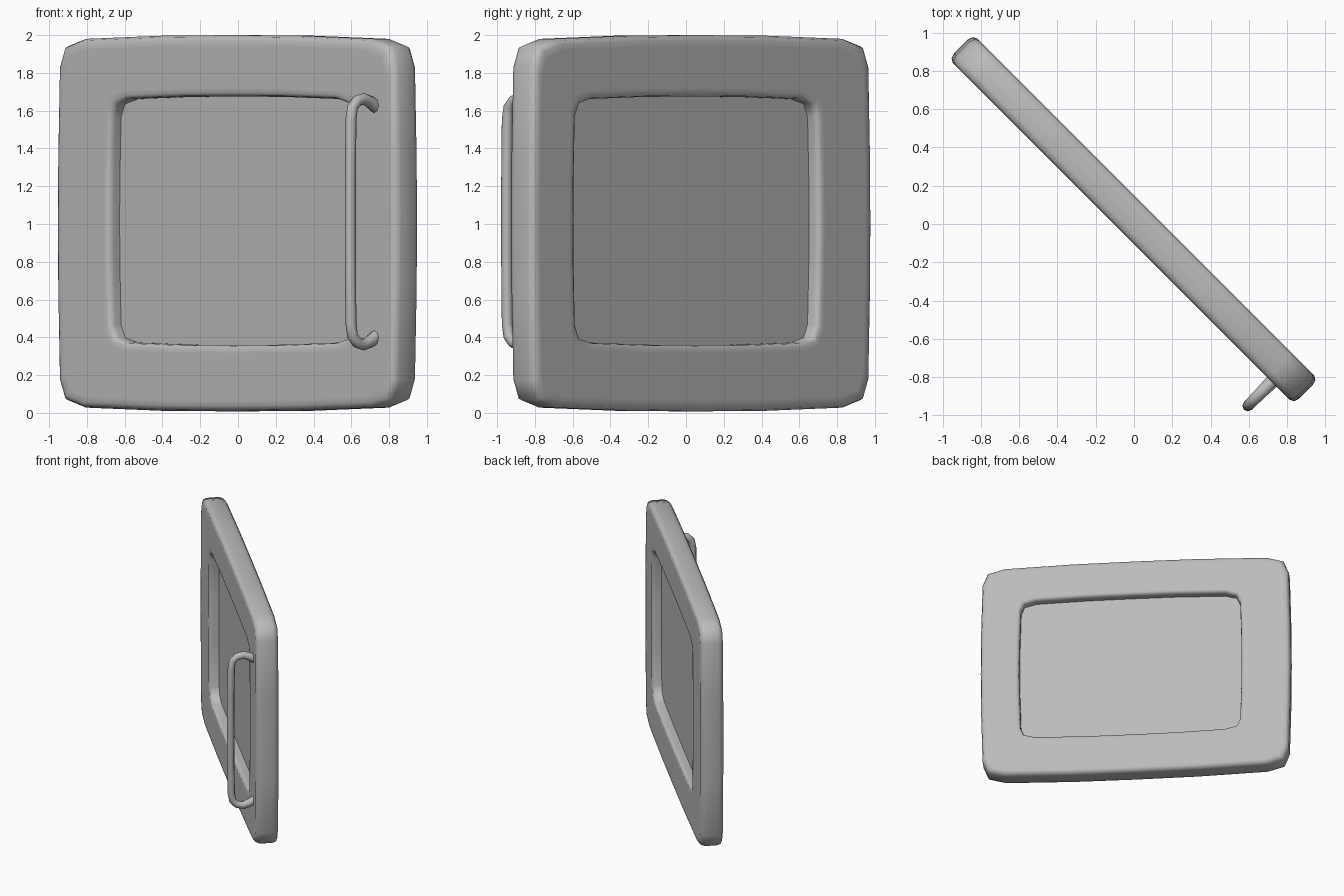
import bpy, bmesh, math

cube = bpy.data.objects.get("Cube")
if cube:
    bpy.data.objects.remove(cube, do_unlink=True)

TURN = -math.pi / 4      # the whole model stands diagonally
FRONT, BACK = -0.074, 0.106

grey = bpy.data.materials.new("plain_grey")
grey.use_nodes = True
colour = (0.5, 0.5, 0.5, 1)
grey.diffuse_color = colour
grey.node_tree.nodes["Principled BSDF"].inputs["Base Color"].default_value = colour

# Quarter of the softly bowed rectangle, as fractions of its half size
QUARTER = [(1, 0), (0.998, 0.35), (0.988, 0.835), (0.956, 0.94),
           (0.85, 0.98), (0.4, 0.997), (0, 1)]


def outline():
    upper = QUARTER + [(-a, b) for a, b in QUARTER[-2::-1]]
    return upper + [(a, -b) for a, b in upper[-2:0:-1]]


def ring(bm, cx, cz, half_w, half_h, y):
    return [bm.verts.new((cx + a * half_w, y, cz + b * half_h)) for a, b in outline()]


def bridge(bm, r1, r2):
    for i in range(len(r1)):
        j = (i + 1) % len(r1)
        bm.faces.new((r1[i], r1[j], r2[j], r2[i]))


def finish(ob, angle):
    ob.rotation_euler.z = TURN
    ob.data.materials.append(grey)
    bpy.ops.object.select_all(action='DESELECT')
    ob.select_set(True)
    bpy.context.view_layer.objects.active = ob
    if ob.type == 'CURVE':
        bpy.ops.object.convert(target='MESH')
    bpy.ops.object.shade_smooth_by_angle(angle=math.radians(angle))


def mesh_object(name, bm, angle):
    bmesh.ops.recalc_face_normals(bm, faces=bm.faces)
    me = bpy.data.meshes.new(name)
    bm.to_mesh(me)
    bm.free()
    ob = bpy.data.objects.new(name, me)
    bpy.context.collection.objects.link(ob)
    finish(ob, angle)


# Frame: rounded outer rim and rounded opening, joined across both faces
ROUND = [(0.06, 0), (0.03, 0), (0.009, 0.012), (0, 0.04)]    # inset, depth
LIP = [(0, 0.035), (0.005, 0.01), (0.02, 0), (0.045, 0)]
bm = bmesh.new()
loops = []
for d, y in ROUND:
    loops.append(ring(bm, -0.02, 1.004, 1.275 - d, 0.996 - d, FRONT + y))
for d, y in reversed(ROUND):
    loops.append(ring(bm, -0.02, 1.004, 1.275 - d, 0.996 - d, BACK - y))
for d, y in reversed(LIP):
    loops.append(ring(bm, 0.022, 1.017, 0.913 + d, 0.658 + d, BACK - y))
for d, y in LIP:
    loops.append(ring(bm, 0.022, 1.017, 0.913 + d, 0.658 + d, FRONT + y))
for i, loop in enumerate(loops):
    bridge(bm, loop, loops[(i + 1) % len(loops)])
mesh_object("door_frame", bm, 60)

# Thin panel filling the opening
bm = bmesh.new()
front = ring(bm, 0.022, 1.017, 0.935, 0.68, 0.005)
back = ring(bm, 0.022, 1.017, 0.935, 0.68, 0.03)
bridge(bm, front, back)
bm.faces.new(front)
bm.faces.new(back)
mesh_object("door_panel", bm, 30)

# Handle: bowed bar with curled feet, as (standing out, height, thickness)
HALF = [(0.055, 0.605, 1.2), (0.10, 0.632, 1.2), (0.15, 0.65, 1.1), (0.20, 0.64, 1.05),
        (0.235, 0.605, 1), (0.246, 0.54, 1), (0.25, 0.3, 1), (0.251, 0, 1)]
path = HALF + [(n, -z, r) for n, z, r in HALF[-2::-1]]
curve = bpy.data.curves.new("door_handle", 'CURVE')
curve.dimensions = '3D'
curve.bevel_depth = 0.029
curve.bevel_resolution = 2
curve.use_fill_caps = True
spline = curve.splines.new('POLY')
spline.points.add(len(path) - 1)
for p, (n, z, r) in zip(spline.points, path):
    p.co = (1.092, -n, 1.012 + z, 1)
    p.radius = r
handle = bpy.data.objects.new("door_handle", curve)
bpy.context.collection.objects.link(handle)
finish(handle, 50)
